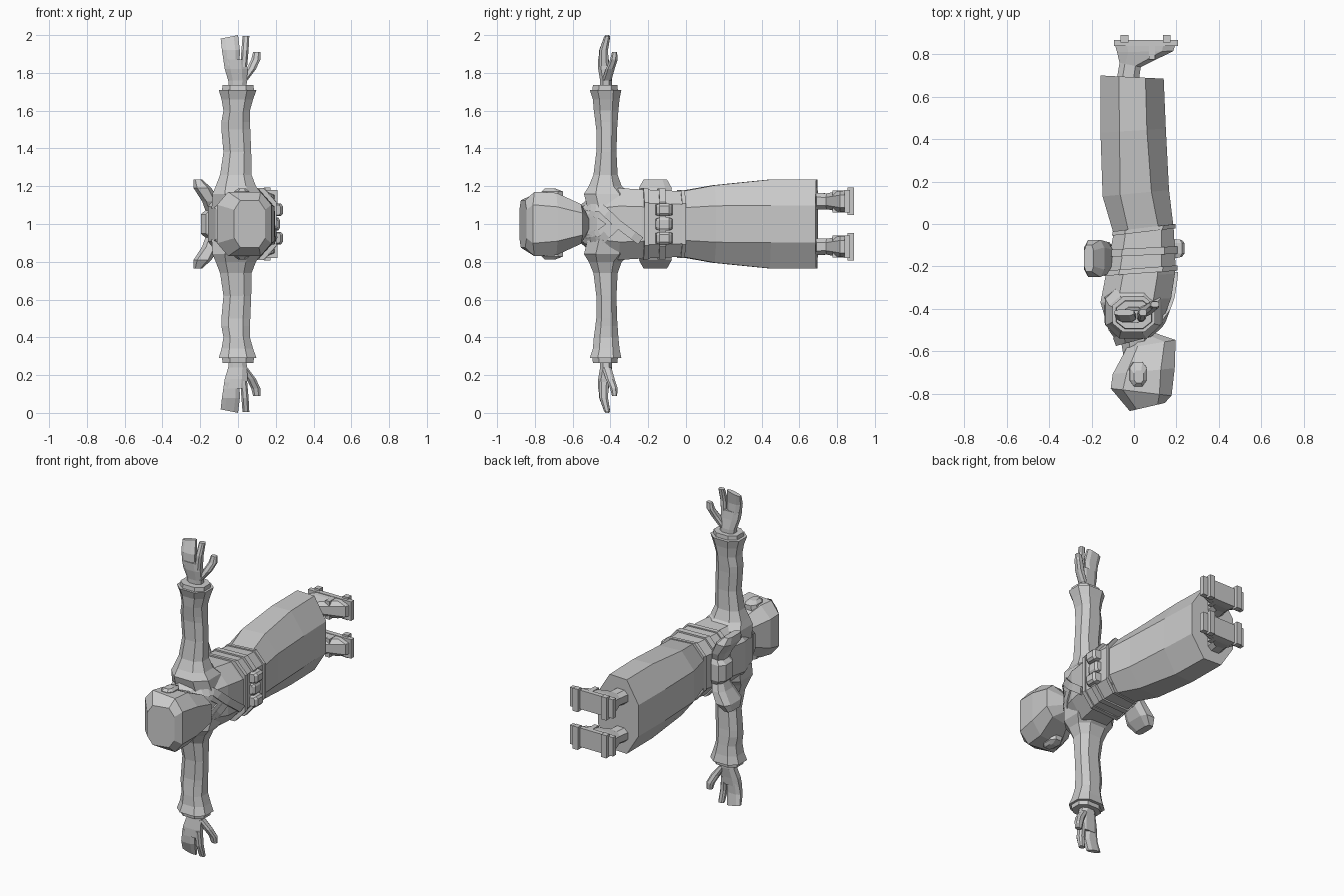
import bpy, bmesh
from mathutils import Vector
from mathutils.bvhtree import BVHTree

# The figure lies along y (head at -y), faces +x, arms along z.
# All parts are built around the plane z = 0 and raised by 1.
grey = bpy.data.materials.new("plain grey")
grey.diffuse_color = (0.6, 0.6, 0.6, 1)


def loft(name, rings, mirror=False):
    bm = bmesh.new()
    loops = [[bm.verts.new(p) for p in r] for r in rings]
    n = len(loops[0])
    for a, b in zip(loops, loops[1:]):
        for i in range(n):
            bm.faces.new((a[i], a[(i + 1) % n], b[(i + 1) % n], b[i]))
    bm.faces.new(loops[0][::-1])
    bm.faces.new(loops[-1])
    bmesh.ops.recalc_face_normals(bm, faces=bm.faces)
    me = bpy.data.meshes.new(name)
    bm.to_mesh(me)
    bm.free()
    me.materials.append(grey)
    ob = bpy.data.objects.new(name, me)
    ob.location.z = 1
    bpy.context.collection.objects.link(ob)
    if mirror:
        m = ob.modifiers.new("mirror", 'MIRROR')
        m.use_axis = (False, False, True)
        m.use_mirror_merge = False
    return ob


def octagon(a0, a1, b0, b1, flat=0.5):
    """Chamfered rectangle; flat is the share of each side left straight."""
    ca, cb, ha, hb = (a0 + a1) / 2, (b0 + b1) / 2, (a1 - a0) / 2, (b1 - b0) / 2
    f = flat
    pts = [(1, -f), (1, f), (f, 1), (-f, 1), (-1, f), (-1, -f), (-f, -1), (f, -1)]
    return [(ca + ha * u, cb + hb * v) for u, v in pts]


def ring_y(yb, yf, x0, x1, hw, flat=0.5, zc=0):
    """Ring across the body: yb at the back edge, yf at the front edge."""
    return [(x, yb + (yf - yb) * (x - x0) / (x1 - x0), z)
            for x, z in octagon(x0, x1, zc - hw, zc + hw, flat)]


def ring_z(z, x0, x1, y0, y1, flat=0.5):
    return [(x, y, z) for x, y in octagon(x0, x1, y0, y1, flat)]


def box(name, x0, x1, y0, y1, z0, z1, mirror=False):
    rect = [(x0, y0), (x1, y0), (x1, y1), (x0, y1)]
    return loft(name, [[(x, y, z) for x, y in rect] for z in (z0, z1)], mirror)


# Head, ears and neck
loft("head", [
    ring_y(-0.882, -0.844, -0.02, 0.144, 0.125, 0.6),
    ring_y(-0.775, -0.81, -0.11, 0.177, 0.17, 0.6),
    ring_y(-0.707, -0.68, -0.10, 0.192, 0.165, 0.55),
    ring_y(-0.585, -0.547, -0.035, 0.196, 0.105, 0.55),
    ring_y(-0.56, -0.514, -0.01, 0.10, 0.055)])
loft("ear", [
    ring_z(0.13, -0.03, 0.06, -0.76, -0.65),
    ring_z(0.172, -0.02, 0.06, -0.765, -0.65),
    ring_z(0.187, 0.0, 0.045, -0.75, -0.69)], True)
loft("neck", [ring_y(-0.62, -0.57, -0.05, 0.08, 0.065),
              ring_y(-0.50, -0.47, -0.07, 0.09, 0.085)])

# Torso
torso = loft("torso", [
    ring_y(-0.555, -0.53, -0.08, 0.08, 0.10),
    ring_y(-0.50, -0.47, -0.12, 0.13, 0.165),
    ring_y(-0.37, -0.35, -0.158, 0.175, 0.19),
    ring_y(-0.25, -0.235, -0.135, 0.193, 0.183),
    ring_y(-0.12, -0.10, -0.10, 0.185, 0.172),
    ring_y(-0.04, 0.0, -0.09, 0.18, 0.17)])

# Collar behind the neck
loft("collar", [ring_y(-0.575, -0.53, -0.085, 0.085, 0.095),
                ring_y(-0.535, -0.49, -0.10, 0.12, 0.13)])

# Crossing lapels laid on the chest
tree = BVHTree.FromPolygons([v.co.copy() for v in torso.data.vertices],
                            [p.vertices[:] for p in torso.data.polygons])


def chest(y, z):
    hit = tree.ray_cast(Vector((1, y, z)), Vector((-1, 0, 0)))[0]
    return hit.x if hit else 0.05


def lapel(name, path, width, lift):
    path = [Vector(p) for p in path]
    samples = []
    for a, b in zip(path, path[1:]):
        samples += [a.lerp(b, i / 3) for i in range(3)]
    samples.append(path[-1])
    rings = []
    for i, p in enumerate(samples):
        d = samples[min(i + 1, len(samples) - 1)] - samples[max(i - 1, 0)]
        side = Vector((-d.y, d.x)).normalized() * width / 2
        a, b = p - side, p + side
        xa, xb = chest(*a), chest(*b)
        rings.append([(xa - 0.03, *a), (xa + lift, *a), (xb + lift, *b), (xb - 0.03, *b)])
    loft(name, rings)


outer = [(-0.53, 0.095), (-0.45, 0.085), (-0.36, 0.0), (-0.24, -0.09)]
inner = [(-0.53, 0.06), (-0.46, 0.045), (-0.40, 0.0)]
lapel("outer_lapel", outer, 0.045, 0.016)
lapel("under_lapel", [(y, -z) for y, z in outer[:3]], 0.045, 0.01)
for s in (1, -1):
    lapel("inner_lapel", [(y, s * z) for y, z in inner], 0.03, 0.008)

# Sash with raised rims, cord and ornaments
loft("sash", [ring_y(-0.23, -0.20, -0.132, 0.196, 0.182, 0.6),
              ring_y(-0.04, 0.0, -0.095, 0.186, 0.173, 0.6)])
loft("sash_upper_rim", [ring_y(-0.245, -0.22, -0.142, 0.204, 0.191, 0.6),
                        ring_y(-0.22, -0.195, -0.135, 0.204, 0.189, 0.6)])
loft("sash_lower_rim", [ring_y(-0.055, -0.02, -0.104, 0.195, 0.181, 0.6),
                        ring_y(-0.035, 0.0, -0.10, 0.195, 0.181, 0.6)])
loft("sash_cord", [ring_y(-0.155, -0.14, -0.122, 0.205, 0.188, 0.62),
                   ring_y(-0.12, -0.105, -0.115, 0.205, 0.187, 0.62)])
for zc, hw, x1 in ((0.075, 0.033, 0.238), (0, 0.034, 0.222), (-0.075, 0.033, 0.238)):
    loft("cord_ornament", [ring_y(-0.165, -0.155, 0.18, x1 - 0.012, hw * 0.8, 0.6, zc),
                           ring_y(-0.14, -0.14, 0.18, x1, hw, 0.6, zc),
                           ring_y(-0.09, -0.09, 0.18, x1, hw, 0.6, zc),
                           ring_y(-0.07, -0.075, 0.18, x1 - 0.012, hw * 0.8, 0.6, zc)])

# Bow on the back: two slanted lobes and a knot
loft("bow_lobe", [
    ring_z(0.05, -0.165, -0.09, -0.19, -0.11),
    ring_z(0.12, -0.19, -0.10, -0.235, -0.085),
    ring_z(0.19, -0.235, -0.14, -0.25, -0.075, 0.6),
    ring_z(0.235, -0.235, -0.19, -0.225, -0.10, 0.6)], True)
loft("bow_knot", [
    ring_z(-0.08, -0.165, -0.09, -0.20, -0.10),
    ring_z(-0.05, -0.197, -0.09, -0.22, -0.085),
    ring_z(0.05, -0.197, -0.09, -0.22, -0.085),
    ring_z(0.08, -0.165, -0.09, -0.20, -0.10)])

# Long skirt
loft("skirt", [
    ring_y(-0.05, -0.01, -0.095, 0.186, 0.173),
    ring_y(0.13, 0.16, -0.148, 0.165, 0.205, 0.47),
    ring_y(0.43, 0.45, -0.158, 0.15, 0.235, 0.42),
    ring_y(0.70, 0.685, -0.157, 0.14, 0.235, 0.42)])

# Sleeves
loft("sleeve", [
    ring_z(0.08, -0.14, 0.14, -0.52, -0.28),
    ring_z(0.16, -0.135, 0.125, -0.54, -0.29),
    ring_z(0.20, -0.118, 0.095, -0.515, -0.34),
    ring_z(0.26, -0.095, 0.072, -0.49, -0.362),
    ring_z(0.38, -0.077, 0.07, -0.475, -0.368),
    ring_z(0.50, -0.088, 0.065, -0.475, -0.365),
    ring_z(0.54, -0.088, 0.063, -0.48, -0.362),
    ring_z(0.60, -0.077, 0.063, -0.488, -0.358),
    ring_z(0.66, -0.087, 0.08, -0.493, -0.352),
    ring_z(0.71, -0.102, 0.098, -0.51, -0.342)], True)
loft("cuff", [ring_z(0.70, -0.085, 0.085, -0.497, -0.36),
              ring_z(0.735, -0.082, 0.082, -0.493, -0.363)], True)

# Hands
loft("palm", [
    ring_z(0.70, -0.045, 0.042, -0.455, -0.39),
    ring_z(0.76, -0.052, 0.048, -0.455, -0.392),
    ring_z(0.82, -0.07, 0.05, -0.465, -0.402),
    ring_z(0.87, -0.078, 0.045, -0.467, -0.408)], True)
loft("joined_fingers", [
    ring_z(0.84, -0.073, 0.008, -0.465, -0.41),
    ring_z(0.92, -0.085, 0.010, -0.46, -0.413),
    [(x, y, z + 0.2 * x) for x, y, z in ring_z(1.0, -0.092, 0.0, -0.432, -0.402)]], True)
loft("index_finger", [
    ring_z(0.83, 0.012, 0.048, -0.462, -0.408),
    ring_z(0.92, 0.018, 0.056, -0.458, -0.413),
    ring_z(0.995, 0.024, 0.060, -0.432, -0.402)], True)
loft("thumb", [
    ring_z(0.76, 0.01, 0.05, -0.445, -0.395),
    ring_z(0.82, 0.045, 0.095, -0.425, -0.378),
    ring_z(0.87, 0.07, 0.118, -0.402, -0.362),
    ring_z(0.91, 0.08, 0.118, -0.392, -0.365)], True)

# Legs, feet and raised sandals
zc = 0.12
loft("leg", [
    ring_y(0.66, 0.66, -0.085, 0.02, 0.046, 0.5, zc),
    ring_y(0.76, 0.74, -0.068, 0.032, 0.042, 0.5, zc),
    ring_y(0.81, 0.815, -0.08, 0.185, 0.055, 0.6, zc),
    ring_y(0.845, 0.845, -0.09, 0.195, 0.057, 0.6, zc)], True)
box("sandal_strap", 0.07, 0.10, 0.775, 0.85, zc - 0.058, zc + 0.058, True)
box("sandal_sole", -0.095, 0.208, 0.838, 0.868, zc - 0.06, zc + 0.06, True)
for x in (-0.063, 0.137):
    box("sandal_tooth", x, x + 0.036, 0.855, 0.89, zc - 0.072, zc + 0.072, True)
